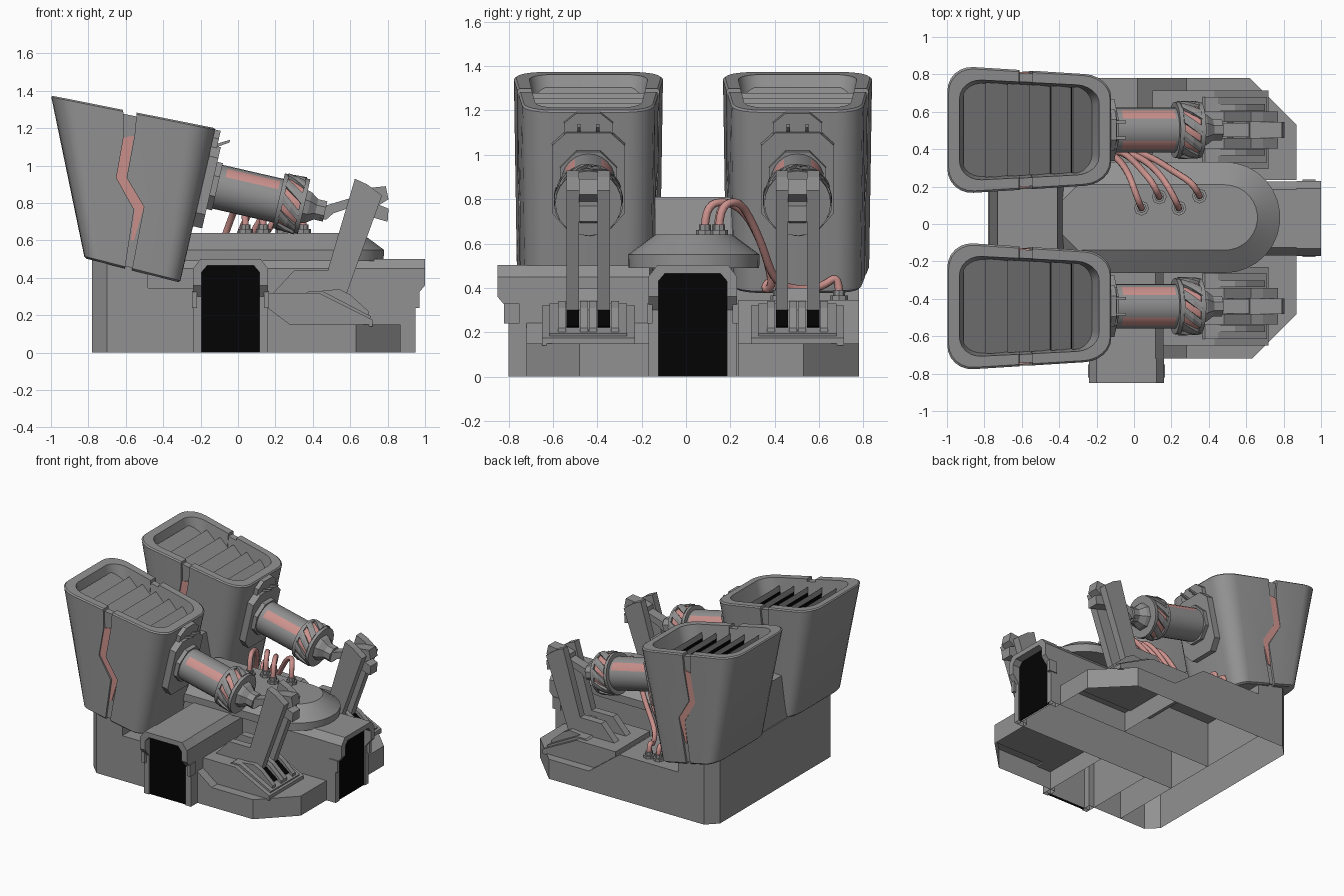
import bpy, math
from mathutils import Matrix, Vector

if "Cube" in bpy.data.objects:
    bpy.data.objects.remove(bpy.data.objects["Cube"])


def material(name, col):
    m = bpy.data.materials.new(name)
    m.diffuse_color = (*col, 1)
    m.use_nodes = True
    m.node_tree.nodes["Principled BSDF"].inputs["Base Color"].default_value = m.diffuse_color
    return m


GRAY = material("steel gray", (0.285, 0.285, 0.285))
PINK = material("salmon pink", (0.6, 0.285, 0.265))
BLACK = material("black", (0.001, 0.001, 0.001))
I4 = Matrix.Identity(4)


def make(name, verts, faces, mats=(GRAY,), idx=None, mat4=I4, smooth=False):
    co = [tuple(mat4 @ Vector(v)) for v in verts]
    if not idx:  # parts resting on the ground stay open below
        faces = [f for f in faces if any(co[i][2] > 0.001 for i in f)]
    me = bpy.data.meshes.new(name)
    me.from_pydata(co, [], faces)
    for m in mats:
        me.materials.append(m)
    if idx:
        for p, i in zip(me.polygons, idx):
            p.material_index = i
    ob = bpy.data.objects.new(name, me)
    bpy.context.collection.objects.link(ob)
    bpy.context.view_layer.objects.active = ob
    bpy.ops.object.select_all(action='DESELECT')
    ob.select_set(True)
    bpy.ops.object.mode_set(mode='EDIT')
    bpy.ops.mesh.select_all(action='SELECT')
    bpy.ops.mesh.normals_make_consistent(inside=False)
    bpy.ops.object.mode_set(mode='OBJECT')
    if smooth:
        bpy.ops.object.shade_smooth_by_angle(angle=math.radians(32))
    return ob


def loft(name, rings, **kw):
    n = len(rings[0])
    faces = [(r * n + i, r * n + (i + 1) % n, (r + 1) * n + (i + 1) % n, (r + 1) * n + i)
             for r in range(len(rings) - 1) for i in range(n)]
    faces += [tuple(range(n))[::-1], tuple(range((len(rings) - 1) * n, len(rings) * n))]
    return make(name, [p for r in rings for p in r], faces, **kw)


def prism(name, pts, lo, hi, plane="xy", **kw):
    f = {"xy": lambda a, b, c: (a, b, c), "xz": lambda a, b, c: (a, c, b),
         "yz": lambda a, b, c: (c, a, b)}[plane]
    return loft(name, [[f(a, b, h) for a, b in pts] for h in (lo, hi)], **kw)


def box(name, x0, x1, y0, y1, z0, z1, **kw):
    return prism(name, [(x0, y0), (x1, y0), (x1, y1), (x0, y1)], z0, z1, **kw)


def disc(r, n, off=0.0):
    return [(r * math.cos(math.tau * (i + off) / n), r * math.sin(math.tau * (i + off) / n)) for i in range(n)]


# Hollow base: rear block, low platforms and sloped steps either side of the corridors
prism("rear_block", [(-0.7, -0.72), (-0.48, -0.72), (-0.48, 0.78), (-0.7, 0.78),
                     (-0.78, 0.7), (-0.78, -0.64)], 0, 0.5)
prism("front_platform", [(0.16, -0.72), (0.63, -0.72), (0.87, -0.48), (0.87, -0.165), (0.16, -0.165)], 0, 0.15)
prism("back_platform", [(0.28, 0.235), (0.87, 0.235), (0.87, 0.53), (0.62, 0.78), (0.28, 0.78)], 0, 0.15)
prism("back_step", [(-0.48, 0), (-0.48, 0.345), (0.02, 0.345), (0.28, 0.15), (0.28, 0)], 0.235, 0.78, "xz")
box("front_step", -0.48, -0.24, -0.72, -0.165, 0, 0.345)
prism("front_step_slope", [(0.1, 0.14), (0.1, 0.285), (0.28, 0.15), (0.28, 0.14)], -0.72, -0.165, "xz")
prism("rear_tower", [(-0.775, 0.49), (-0.73, 0.81), (-0.41, 0.81), (-0.36, 0.5)], -0.14, 0.21, "xz")


# Corridors with gates, built facing +x then turned
def gate(label, mat4, length):
    hood = [(-0.198, 0), (-0.198, 0.45), (-0.155, 0.5), (0.155, 0.5), (0.198, 0.45), (0.198, 0)]
    prism(label + "_corridor", hood, -length, 0.05, "yz", mat4=mat4)
    side = [(0, 0), (0.08, 0), (0.08, 0.3), (0.13, 0.36), (0.13, 0.4), (0, 0.4)]
    for s in (-1, 1):
        prism(label + "_post", side, s * 0.155, s * 0.2, "xz", mat4=mat4)
        box(label + "_post_block", 0.03, 0.1, s * 0.18, s * 0.207, 0.24, 0.33, mat4=mat4)
    arch = [(-0.2, 0.4), (-0.2, 0.45), (-0.16, 0.502), (0.16, 0.502), (0.2, 0.45), (0.2, 0.4),
            (0.155, 0.4), (0.155, 0.43), (0.125, 0.465), (-0.125, 0.465), (-0.155, 0.43), (-0.155, 0.4)]
    prism(label + "_arch", arch, 0, 0.13, "yz", mat4=mat4)
    prism(label + "_door", [(-0.157, 0), (-0.157, 0.43), (-0.125, 0.467), (0.125, 0.467),
                            (0.157, 0.43), (0.157, 0)], 0.062, 0.07, "yz", mats=(BLACK,), mat4=mat4)


gate("side_gate", Matrix.Translation((0.87, 0.03, 0)), 1.35)
gate("front_gate", Matrix.Translation((-0.04, -0.72, 0)) @ Matrix.Rotation(-math.pi / 2, 4, 'Z'), 0.555)


# Domed deck: bullet outline, rounded at +x
def bullet(r, z, x0):
    arc = [(0.485 + r * math.cos(a), 0.035 + r * math.sin(a), z)
           for a in (math.radians(-90 + 12 * i) for i in range(16))]
    return arc + [(x0 + 0.1, 0.035 + r, z), (x0, 0.035 + r - 0.1, z),
                  (x0, 0.035 - r + 0.1, z), (x0 + 0.1, 0.035 - r, z)]


loft("deck", [bullet(0.295, 0.49, -0.42), bullet(0.297, 0.55, -0.42), bullet(0.175, 0.64, -0.4)], smooth=True)

# Tapered nacelle: bilinear side outline with a rounded section
BL, BR, TL, TR = [Vector(p) for p in ((-0.82, 0.505), (-0.31, 0.375), (-1.0, 1.375), (-0.12, 1.2))]


def half_width(u, t):
    return (0.345 - 0.055 * u) * (0.96 + 0.04 * t)


def body_point(u, v, t, yc):
    p = BL.lerp(BR, u).lerp(TL.lerp(TR, u), t)
    return (p.x, yc + v * half_width(u, t), p.y)


def section(t, yc, ku=1.0, kv=1.0):
    pts = []
    for q, (su, sv) in enumerate(((1, 1), (-1, 1), (-1, -1), (1, -1))):
        for i in range(7):
            a = math.pi / 2 * (q + i / 6)
            u = 0.5 + ku * (su * 0.34 + 0.16 * math.cos(a))
            pts.append(body_point(u, kv * (sv * 0.6 + 0.4 * math.sin(a)), t, yc))
    return pts


def nacelle(yc):
    cuts = [(-0.615, 1.42), (-0.612, 1.15), (-0.65, 0.935), (-0.556, 0.765), (-0.62, 0.35),
            (-0.585, 0.35), (-0.503, 0.78), (-0.595, 0.935), (-0.553, 1.16), (-0.53, 1.42)]
    shell = loft("nacelle_shell", [section(0, yc, 0.97, 0.96), section(0.012, yc), section(0.99, yc),
                                   section(1, yc, 0.98, 0.97), section(1, yc, 0.85, 0.8),
                                   section(0.8, yc, 0.81, 0.74)], smooth=True)
    cutter = prism("seam_cutter", cuts, yc - 0.5, yc + 0.5, "xz")
    cutter.hide_render = True
    cutter.hide_set(True)
    mod = shell.modifiers.new("seam", 'BOOLEAN')
    mod.object, mod.operation = cutter, 'DIFFERENCE'
    loft("nacelle_core", [section(0.015, yc, 0.95, 0.95), section(0.975, yc, 0.95, 0.95),
                          section(0.975, yc, 0.855, 0.805), section(0.79, yc, 0.815, 0.745)], smooth=True)
    # Zigzag inlay on both sides
    inlay = [(-0.612, 1.15), (-0.65, 0.935), (-0.553, 0.765), (-0.573, 0.6),
             (-0.556, 0.6), (-0.503, 0.78), (-0.597, 0.935), (-0.556, 1.16)]
    for s in (-1, 1):
        rings = []
        for d in (0.0, 0.007):
            ring = []
            for x, z in inlay:
                lx = -0.82 - 0.207 * (z - 0.505)
                rx = -0.31 + 0.23 * (z - 0.375)
                w = half_width((x - lx) / (rx - lx), (z - 0.44) / 0.85)
                ring.append((x, yc + s * (0.95 * w + d), z))
            rings.append(ring)
        loft("seam_inlay", rings, mats=(PINK,))
    # Louvres in the mouth: sloped slats with black gaps below each lip
    n, verts, faces, idx = 6, [], [], []
    for i in range(n):
        u0, u1 = (0.09 + 0.82 * k / n for k in (i, i + 1))
        for u, t in ((u0, 0.885), (u0, 0.935), (u1, 0.84)):
            verts += [body_point(u, -0.765, t, yc), body_point(u, 0.765, t, yc)]
    for i in range(3 * n - 1):
        faces.append((2 * i, 2 * i + 2, 2 * i + 3, 2 * i + 1))
        idx.append(1 if i % 3 == 2 else 0)
    make("louvres", verts, faces, mats=(GRAY, BLACK), idx=idx)


# Engine arm in a tilted frame: local x up, local z along the axis
def engine(yc):
    M = Matrix(((0.224, 0, 0.975, -0.1), (0, -1, 0, yc), (0.975, 0, -0.224, 0.885), (0, 0, 0, 1)))
    octa = [(-0.235, -0.1), (-0.16, -0.165), (0.15, -0.165), (0.21, -0.1),
            (0.21, 0.1), (0.15, 0.165), (-0.16, 0.165), (-0.235, 0.1)]
    prism("mount_plate", octa, -0.14, -0.04, mat4=M)
    prism("mount_collar", disc(0.14, 8, off=0.5), -0.04, -0.01, mat4=M)
    prism("mount_lug", [(0.2, -0.11), (0.25, -0.11), (0.295, -0.055), (0.295, 0.055), (0.25, 0.11), (0.2, 0.11)],
          -0.13, -0.06, mat4=M)
    for y in (-0.05, 0.035):
        prism("mount_fin", [(0.2, -0.07), (0.22, -0.07), (0.26, 0.0), (0.245, 0.0)], y, y + 0.015, "xz", mat4=M)
    n = 24
    idx = [0] * n + [1 if i in (2, 3, 20, 21) else 0 for i in range(n)] + [0] * (n + 2)
    loft("barrel", [[(*p, s) for p in disc(0.12, n)] for s in (-0.02, 0.02, 0.31, 0.35)],
         mats=(GRAY, PINK), idx=idx, mat4=M, smooth=True)
    prism("ring_core", disc(0.137, n), 0.34, 0.45, mats=(PINK,), mat4=M, smooth=True)
    for s0, s1 in ((0.325, 0.35), (0.44, 0.465)):
        prism("ring_rim", disc(0.15, n), s0, s1, mat4=M, smooth=True)
    for k in range(10):  # slanted bars round the ring
        a0, w = math.tau * k / 10, 0.36
        ring = lambda s, a: [(r * math.cos(b), r * math.sin(b), s) for r, b in
                             ((0.125, a), (0.155, a), (0.157, a + w / 2), (0.155, a + w), (0.125, a + w))]
        loft("ring_bar", [ring(0.345, a0), ring(0.395, a0 + 0.25), ring(0.445, a0 + 0.5)], mat4=M)
    loft("nozzle", [[(*p, s) for p in disc(r, 8, off=0.5)] for r, s in
                    ((0.1, 0.46), (0.09, 0.49), (0.06, 0.53), (0.06, 0.58))], mat4=M)
    # Link rod from the nozzle to the strut head
    prism("link_rod", [(0.43, 0.72), (0.47, 0.71), (0.51, 0.745), (0.64, 0.79), (0.63, 0.835),
                       (0.48, 0.79), (0.43, 0.79)], yc - 0.038, yc + 0.038, "xz")


# Strut with pedestal, bracket and head
def strut(yc):
    prism("pedestal", [(0.1, 0.14), (0.1, 0.32), (0.43, 0.32), (0.72, 0.175), (0.72, 0.14)],
          yc - 0.21, yc + 0.21, "xz")
    prism("bracket", [(0.34, 0.3), (0.38, 0.33), (0.45, 0.33), (0.71, 0.195), (0.7, 0.16), (0.34, 0.16)],
          yc - 0.175, yc + 0.175, "xz")
    arm = [(0.18, 0.31), (0.3, 0.44), (0.48, 0.44), (0.625, 0.93), (0.69, 0.9), (0.77, 0.84), (0.575, 0.3),
           (0.55, 0.2), (0.3, 0.2)]
    for s in (-1, 1):
        y = yc + s * 0.07
        prism("strut_arm", arm, y - 0.028, y + 0.028, "xz")
        prism("bracket_slot", [(0.574, 0.295), (0.67, 0.222), (0.674, 0.227), (0.578, 0.3)],
              y - 0.028, y + 0.028, "xz", mats=(BLACK,))
        for d in (-1, 1):
            prism("bracket_rib", [(0.44, 0.33), (0.54, 0.34), (0.6, 0.31), (0.7, 0.22), (0.7, 0.16), (0.44, 0.16)],
                  y + d * 0.05 - 0.018, y + d * 0.05 + 0.018, "xz")
    prism("strut_web", [(0.36, 0.3), (0.44, 0.4), (0.5, 0.4), (0.53, 0.3)], yc - 0.06, yc + 0.06, "xz")
    prism("strut_head", [(0.6, 0.76), (0.62, 0.86), (0.69, 0.88), (0.79, 0.89), (0.805, 0.82), (0.755, 0.79),
                         (0.805, 0.77), (0.8, 0.70), (0.73, 0.72)], yc - 0.042, yc + 0.042, "xz")


for yc in (-0.44, 0.503):
    nacelle(yc)
    engine(yc)
    strut(yc)


# Cables from the deck to the rear step
def socket(x, y, z):
    for r, h in ((0.04, 0.025), (0.027, 0.05)):
        prism("cable_socket", [(x + a, y + b) for a, b in disc(r, 8)], z, z + h)


for i, (x, y) in enumerate(((0.04, 0.085), (0.135, 0.145), (0.24, 0.085), (0.35, 0.15))):
    ex, ey = ((-0.25, 0.42), (-0.17, 0.42), (-0.25, 0.69), (-0.17, 0.69))[i]
    mx = (-0.09, -0.02, 0.04, 0.1)[i]  # where the cable dives under the engine
    socket(x, y, 0.635)
    socket(ex, ey, 0.34)
    path = [(x, y, 0.66), (x, y, 0.77), (x - 0.03, y + 0.07, 0.80), (0.5 * (x + mx), 0.27, 0.76),
            (mx, 0.36, 0.56), (0.5 * (mx + ex), 0.4, 0.39), (ex + 0.03, ey - 0.08, 0.39),
            (ex, ey - 0.03, 0.45), (ex, ey, 0.44), (ex, ey, 0.37)]
    cu = bpy.data.curves.new("cable", 'CURVE')
    cu.dimensions, cu.bevel_depth, cu.bevel_resolution = '3D', 0.018, 2
    sp = cu.splines.new('NURBS')
    sp.points.add(len(path) - 1)
    for p, c in zip(sp.points, path):
        p.co = (*c, 1)
    sp.use_endpoint_u, sp.order_u, sp.resolution_u = True, 4, 5
    cu.materials.append(PINK)
    bpy.context.collection.objects.link(bpy.data.objects.new("cable", cu))
